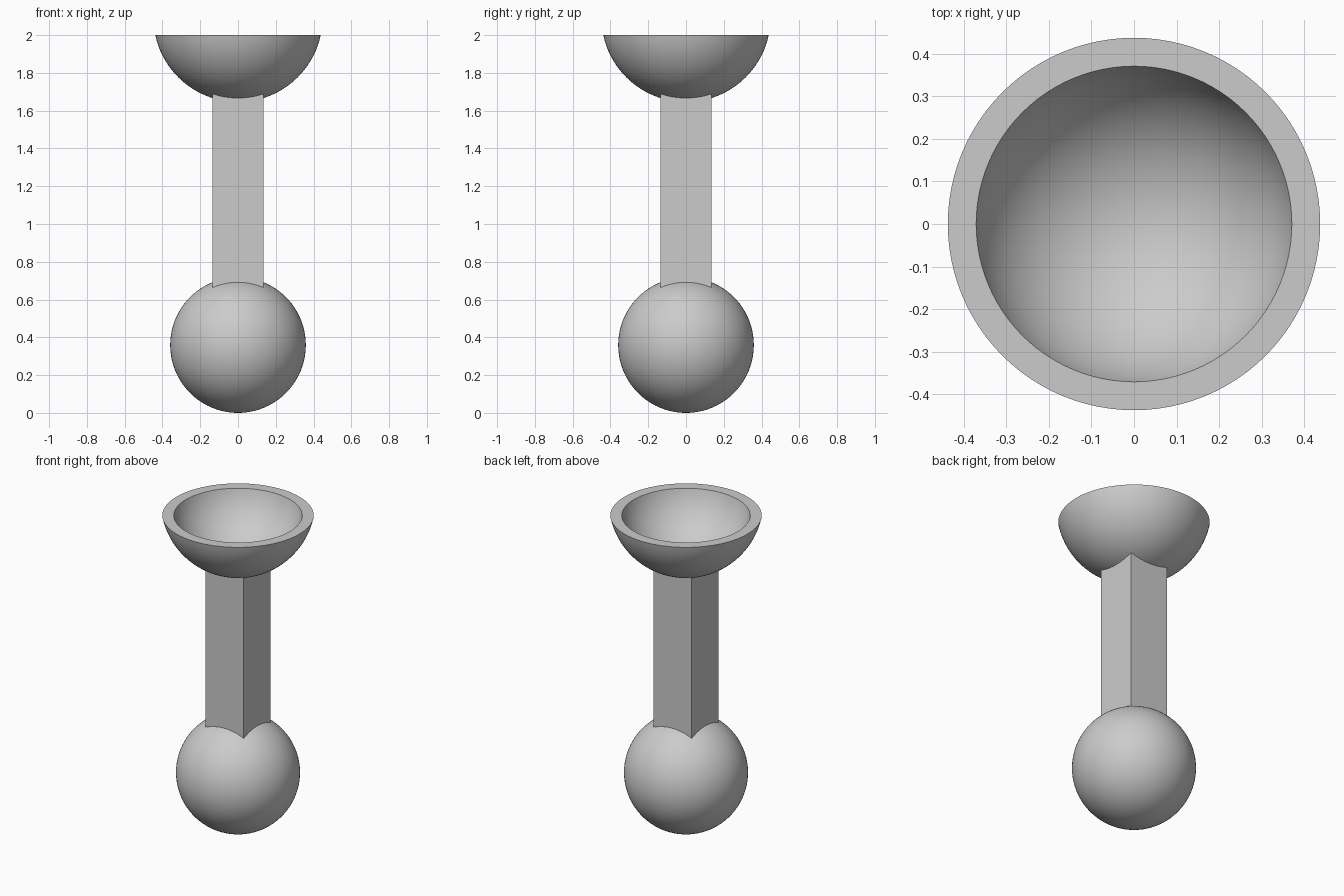
import bpy
import bmesh
from math import asin, pi, sin, cos

cube = bpy.data.objects.get("Cube")
if cube:
    bpy.data.objects.remove(cube, do_unlink=True)

GREY = (0.6, 0.6, 0.6, 1.0)
grey = bpy.data.materials.new("plain grey")
grey.use_nodes = True
grey.diffuse_color = GREY
grey.node_tree.nodes["Principled BSDF"].inputs["Base Color"].default_value = GREY


def finish(obj, name):
    obj.name = name
    obj.data.materials.append(grey)


def smooth():
    bpy.ops.object.shade_smooth_by_angle(angle=pi / 6)


# Ball at the foot
BALL_R = 0.359
bpy.ops.mesh.primitive_uv_sphere_add(segments=96, ring_count=48, radius=BALL_R,
                                     location=(0, 0, BALL_R))
finish(bpy.context.object, "ball")
smooth()

# Square post, its ends buried in the ball and in the bowl wall
BOTTOM, TOP, WIDTH = 0.6, 1.705, 0.27
bpy.ops.mesh.primitive_cube_add(size=1, location=(0, 0, (BOTTOM + TOP) / 2))
post = bpy.context.object
post.scale = (WIDTH, WIDTH, TOP - BOTTOM)
bpy.ops.object.transform_apply(location=False, rotation=False, scale=True)
finish(post, "post")

# Bowl: two concentric spherical caps joined by a flat rim, spun round z
CENTRE, RIM, STEPS, SEGMENTS = 2.094, 2.0, 28, 96


def cap(radius):
    """Profile from the lowest point of a sphere up to the rim height."""
    end = pi / 2 - asin((CENTRE - RIM) / radius)
    angles = [end * i / STEPS for i in range(STEPS + 1)]
    return [(radius * sin(a), 0, CENTRE - radius * cos(a)) for a in angles]


bm = bmesh.new()
profile = [bm.verts.new(p) for p in cap(0.448) + cap(0.383)[::-1]]
edges = [bm.edges.new(pair) for pair in zip(profile, profile[1:])]
bmesh.ops.spin(bm, geom=profile + edges, cent=(0, 0, 0), axis=(0, 0, 1),
               angle=2 * pi, steps=SEGMENTS, use_duplicate=False)
bmesh.ops.remove_doubles(bm, verts=bm.verts, dist=0.0001)
bmesh.ops.recalc_face_normals(bm, faces=bm.faces)
mesh = bpy.data.meshes.new("bowl")
bm.to_mesh(mesh)
bm.free()
bowl = bpy.data.objects.new("bowl", mesh)
bpy.context.collection.objects.link(bowl)
bpy.ops.object.select_all(action="DESELECT")
bowl.select_set(True)
bpy.context.view_layer.objects.active = bowl
finish(bowl, "bowl")
smooth()
